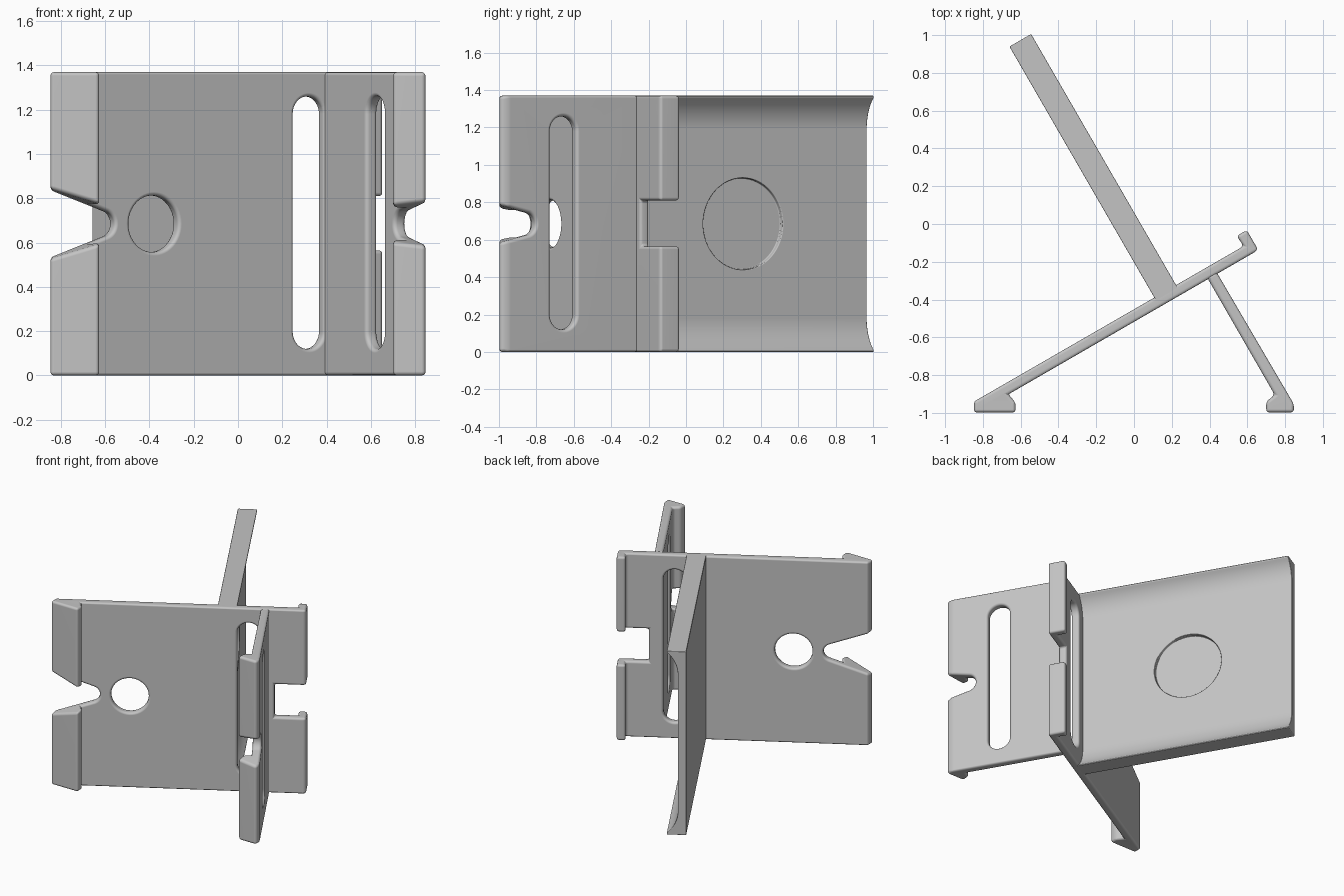
import bpy, bmesh, math
from mathutils import Vector

cube = bpy.data.objects.get("Cube")
if cube:
    bpy.data.objects.remove(cube, do_unlink=True)

H = 1.37                      # overall height
MID = H / 2
T = 0.057                     # sheet thickness
UP = Vector((0, 0, 1))
C, S = math.cos(math.radians(30)), 0.5

grey = bpy.data.materials.new("matte_grey")
grey.use_nodes = True
colour = (0.55, 0.55, 0.55, 1)
grey.diffuse_color = colour
grey.node_tree.nodes["Principled BSDF"].inputs["Base Color"].default_value = colour


def prism(name, points, sweep):
    """Extrude a planar outline along a vector."""
    bm = bmesh.new()
    face = bm.faces.new([bm.verts.new(p) for p in points])
    moved = bmesh.ops.extrude_face_region(bm, geom=[face])["geom"]
    bmesh.ops.translate(bm, vec=sweep, verts=[g for g in moved if isinstance(g, bmesh.types.BMVert)])
    bmesh.ops.recalc_face_normals(bm, faces=bm.faces)
    for f in bm.faces:
        f.smooth = True
    mesh = bpy.data.meshes.new(name)
    bm.to_mesh(mesh)
    bm.free()
    mesh.materials.append(grey)
    obj = bpy.data.objects.new(name, mesh)
    bpy.context.collection.objects.link(obj)
    return obj


def arc(cx, cz, r, start, end, n=24):
    angles = [math.radians(start + (end - start) * i / n) for i in range(n + 1)]
    return [(cx + r * math.cos(a), cz + r * math.sin(a)) for a in angles]


def circle(cx, r, n=48):
    return arc(cx, MID, r, 0, 360, n)[:-1]


def slot(cx, r, low, high):
    return arc(cx, high - r, r, 0, 180) + arc(cx, low + r, r, 180, 360)


def notch(cx, r, mouth, half):
    """Round-bottomed notch that widens towards its mouth."""
    d = 1 if mouth > cx else -1
    ends = [(mouth, MID - half), (mouth, MID + half)]
    if d < 0:
        return arc(cx, MID, r, -70, 70) + ends[::-1]
    return arc(cx, MID, r, 110, 250) + ends


def cut(obj, outline, origin, along, normal, low, high):
    """Cut an outline (distance along the sheet, height) through a sheet."""
    pts = [origin + along * a + UP * z + normal * low for a, z in outline]
    cutter = prism("cutter", pts, normal * (high - low))
    cutter.hide_render = True
    mod = obj.modifiers.new("cut", "BOOLEAN")
    mod.operation = "DIFFERENCE"
    mod.solver = "EXACT"
    mod.object = cutter
    return cutter


def finish(obj, cutters, width):
    """Round the edges, apply everything and drop the cutters."""
    bevel = obj.modifiers.new("round", "BEVEL")
    bevel.width = width
    bevel.segments = 3
    bevel.limit_method = "ANGLE"
    bevel.angle_limit = math.radians(28)
    obj.modifiers.new("normals", "WEIGHTED_NORMAL")
    bpy.ops.object.select_all(action="DESELECT")
    obj.select_set(True)
    bpy.context.view_layer.objects.active = obj
    bpy.ops.object.convert(target="MESH")
    for c in cutters:
        bpy.data.objects.remove(c, do_unlink=True)


# Base plate with a foot at one end and a hook at the other
origin = Vector((0, -0.518, 0))
along, normal = Vector((C, S, 0)), Vector((-S, C, 0))
hook = [origin + along * a + normal * b for a, b in
        [(0.703, T), (0.698, 0.122), (0.76, 0.122), (0.76, 0)]]
foot = [Vector((x, y, 0)) for x, y in
        [(-0.665, -0.902), (-0.627, -0.945), (-0.627, -0.998), (-0.847, -0.998), (-0.847, -0.94)]]
plate = prism("base_plate", hook + foot, UP * H)
shapes = [circle(-0.437, 0.128),
          slot(0.37, 0.078, 0.12, 1.26),
          notch(-0.70, 0.06, -1.15, 0.22),
          [(0.545, 0.565), (0.9, 0.565), (0.9, 0.81), (0.545, 0.81)]]
finish(plate, [cut(plate, s, origin, along, normal, -0.2, 0.2) for s in shapes], 0.018)

# Prop leg with its own foot
leg_pts = [(0.385, -0.28), (0.745, -0.905), (0.70, -0.94), (0.70, -0.998),
           (0.847, -0.998), (0.847, -0.955), (0.435, -0.251)]
leg = prism("prop_leg", [Vector((x, y, 0)) for x, y in leg_pts], UP * H)
shapes = [slot(0.436, 0.08, 0.12, 1.26), notch(0.67, 0.063, 0.95, 0.13)]
finish(leg, [cut(leg, s, Vector((0.40, -0.307, 0)), Vector((S, -C, 0)), Vector((C, S, 0)), -0.2, 0.2)
             for s in shapes], 0.018)

# Back panel: thin sheet curving up to thick rims, with a shallow round recess
origin = Vector((0.108, -0.39, 0))
along, normal = Vector((-S, C, 0)), Vector((C, S, 0))
R = 0.228
curve = [(T + R * (1 - math.cos(a)), 0.18 - R * math.sin(a))
         for a in [math.radians(48 * i / 10) for i in range(11)]]
section = [(0, 0), (0.133, 0)] + curve[::-1] + [(t, H - z) for t, z in curve] + [(0.133, H), (0, H)]
panel = prism("back_panel", [origin + normal * t + UP * z - along * 0.03 for t, z in section], along * 1.565)
finish(panel, [cut(panel, circle(0.77, 0.245, 64), origin, along, normal, 0.03, 0.3)], 0.016)
